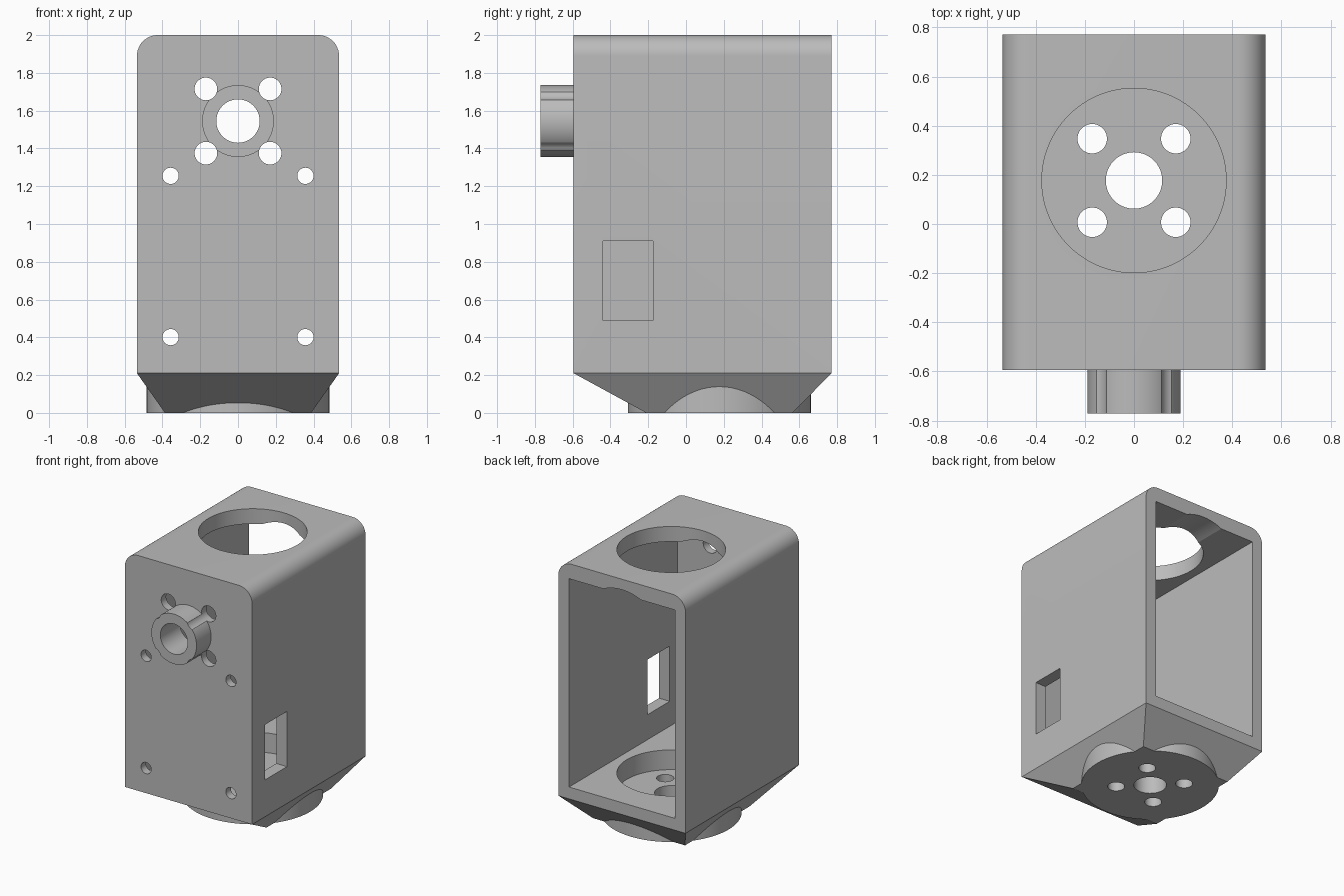
import bpy
import bmesh
import math
from mathutils import Matrix, Vector

if "Cube" in bpy.data.objects:
    bpy.data.objects.remove(bpy.data.objects["Cube"], do_unlink=True)

HALF_W, FRONT, BACK = 0.535, -0.595, 0.77
SHOULDER, TOP, ROUND = 0.21, 2.0, 0.11
AXIS_Y, AXIS_Z = 0.177, 1.545          # centres of the two mounts
MOUNT_R, BORE_R, BOLT_R, BOLT_OFF = 0.375, 0.115, 0.06, 0.17
SIGNS = [(sx, sy) for sx in (-1, 1) for sy in (-1, 1)]

grey = bpy.data.materials.new("plain grey")
grey.use_nodes = True
grey.diffuse_color = (0.5, 0.5, 0.5, 1)
grey.node_tree.nodes["Principled BSDF"].inputs["Base Color"].default_value = (0.5, 0.5, 0.5, 1)


def finish(bm, name):
    bmesh.ops.recalc_face_normals(bm, faces=bm.faces)
    mesh = bpy.data.meshes.new(name)
    bm.to_mesh(mesh)
    bm.free()
    mesh.materials.append(grey)
    obj = bpy.data.objects.new(name, mesh)
    bpy.context.collection.objects.link(obj)
    return obj


def box(name, lo, hi):
    bm = bmesh.new()
    bmesh.ops.create_cube(bm, size=1)
    lo, hi = Vector(lo), Vector(hi)
    for v in bm.verts:
        v.co = (lo + hi) / 2 + v.co * (hi - lo)
    return finish(bm, name)


def rod(name, radius, start, end, sides=64):
    start, end = Vector(start), Vector(end)
    axis = end - start
    turn = axis.to_track_quat('Z', 'Y').to_matrix().to_4x4()
    bm = bmesh.new()
    bmesh.ops.create_cone(bm, cap_ends=True, segments=sides, radius1=radius, radius2=radius,
                          depth=axis.length,
                          matrix=Matrix.Translation((start + end) / 2) @ turn)
    return finish(bm, name)


def combine(target, tool, operation):
    mod = target.modifiers.new(operation.lower(), 'BOOLEAN')
    mod.operation, mod.solver, mod.object = operation, 'EXACT', tool
    bpy.context.view_layer.objects.active = target
    bpy.ops.object.modifier_apply(modifier=mod.name)
    bpy.data.objects.remove(tool, do_unlink=True)


# Housing block: rounded-top profile run front to back
profile = [(-HALF_W, SHOULDER), (HALF_W, SHOULDER)]
for side, first in ((1, 0), (-1, 90)):
    for i in range(13):
        a = math.radians(first + 90 * i / 12)
        profile.append((side * (HALF_W - ROUND) + ROUND * math.cos(a),
                        TOP - ROUND + ROUND * math.sin(a)))
bm = bmesh.new()
rings = [[bm.verts.new((x, y, z)) for x, z in profile] for y in (FRONT, BACK)]
for ring in rings:
    bm.faces.new(ring)
for i in range(len(profile)):
    j = (i + 1) % len(profile)
    face = bm.faces.new((rings[0][i], rings[0][j], rings[1][j], rings[1][i]))
    if i == 0:
        underside = face
bmesh.ops.recalc_face_normals(bm, faces=bm.faces)

# Tapered foot below the shoulder
bmesh.ops.inset_individual(bm, faces=[underside], thickness=0.1)
for v in underside.verts:
    v.co = (math.copysign(0.387, v.co.x),
            AXIS_Y + math.copysign(0.387, v.co.y - AXIS_Y), 0)
housing = finish(bm, "housing")

# Round base disc and front boss
combine(housing, rod("base_disc", 0.485, (0, AXIS_Y, 0), (0, AXIS_Y, 0.2), 96), 'UNION')
combine(housing, rod("front_boss", 0.19, (0, -0.77, AXIS_Z), (0, -0.56, AXIS_Z)), 'UNION')

# Open-backed cavity and side window
combine(housing, box("cavity", (-0.445, -0.535, 0.30), (0.445, 1, 1.885)), 'DIFFERENCE')
combine(housing, box("window", (0.4, -0.44, 0.49), (0.6, -0.175, 0.91)), 'DIFFERENCE')

# Upright pocket through the roof into the floor, and the level one behind the boss
combine(housing, rod("upright_pocket", MOUNT_R, (0, AXIS_Y, 0.15), (0, AXIS_Y, 2.2), 96),
        'DIFFERENCE')
combine(housing, rod("level_pocket", MOUNT_R, (0, -0.53, AXIS_Z), (0, 1, AXIS_Z), 96),
        'DIFFERENCE')


# Holes through the front wall and the base
def front_hole(radius, x, z):
    combine(housing, rod("front_hole", radius, (x, -1, z), (x, -0.4, z), 40), 'DIFFERENCE')


def base_hole(radius, x, y):
    combine(housing, rod("base_hole", radius, (x, y, -0.1), (x, y, 0.25), 40), 'DIFFERENCE')


front_hole(BORE_R, 0, AXIS_Z)
base_hole(BORE_R, 0, AXIS_Y)
for sx, sy in SIGNS:
    front_hole(BOLT_R, sx * BOLT_OFF, AXIS_Z + sy * BOLT_OFF)
    base_hole(BOLT_R, sx * BOLT_OFF, AXIS_Y + sy * BOLT_OFF)
    front_hole(0.043, sx * 0.357, 0.828 + sy * 0.427)

# Smooth round walls, crisp edges
bpy.ops.object.select_all(action='DESELECT')
housing.select_set(True)
bpy.context.view_layer.objects.active = housing
bpy.ops.object.shade_smooth_by_angle(angle=math.radians(20))
